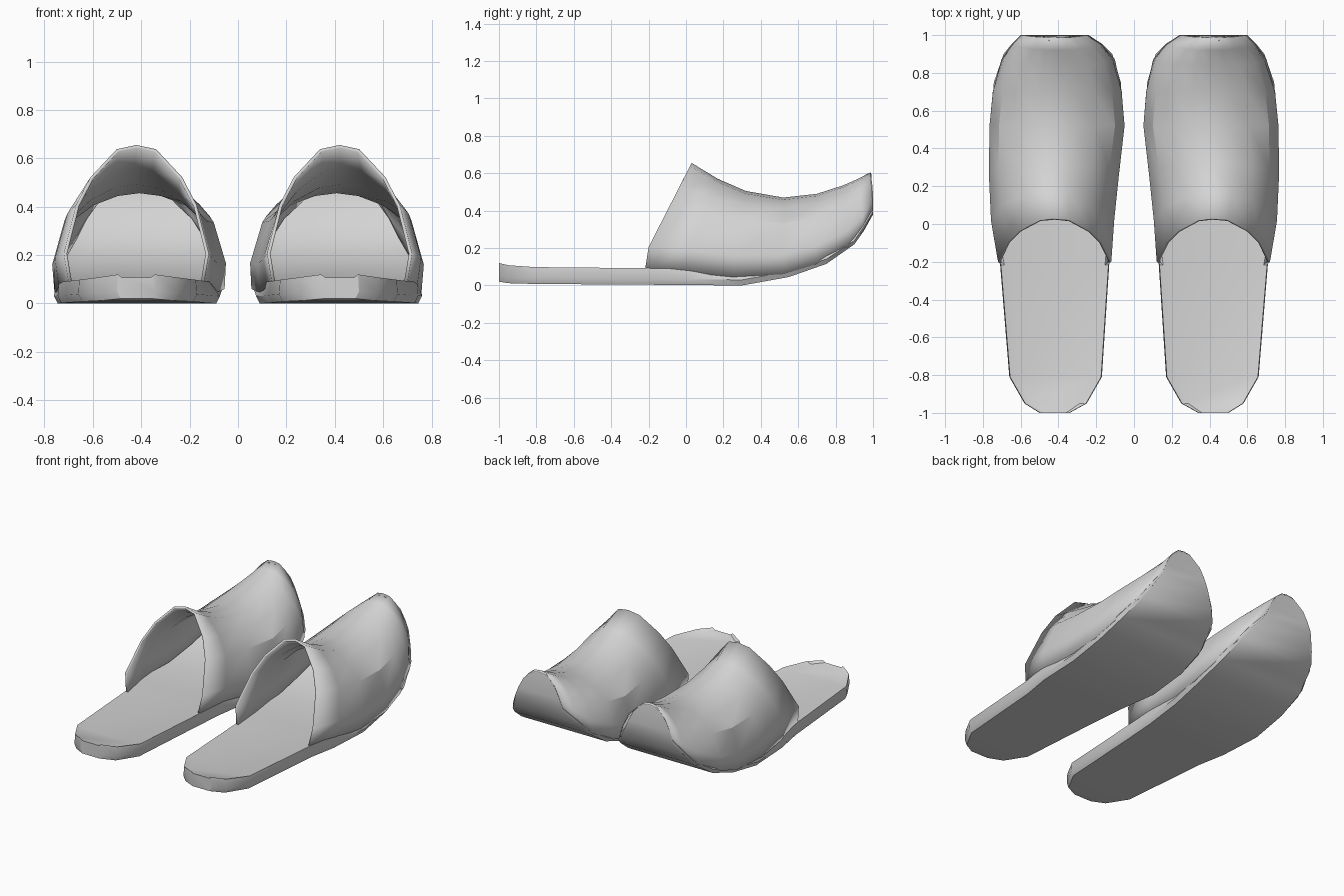
import bpy, bmesh, math

cube = bpy.data.objects.get("Cube")
if cube:
    bpy.data.objects.remove(cube, do_unlink=True)

grey = bpy.data.materials.new("light_grey")
grey.use_nodes = True
color = (0.66, 0.66, 0.66, 1)
grey.diffuse_color = color
grey.node_tree.nodes["Principled BSDF"].inputs["Base Color"].default_value = color


def loft(name, sections, side, closed):
    """Skin a row of equal-length cross-sections; side -1 mirrors the part."""
    bm = bmesh.new()
    rows = [[bm.verts.new((x * side, y, z)) for x, y, z in s] for s in sections]
    n = len(rows[0])
    for a, b in zip(rows, rows[1:]):
        for i in range(n if closed else n - 1):
            j = (i + 1) % n
            quad = [a[i], a[j], b[j], b[i]]
            bm.faces.new(quad[::-1] if side > 0 else quad)
    if closed:
        bm.faces.new(rows[0])
        bm.faces.new(rows[-1])
        bmesh.ops.recalc_face_normals(bm, faces=bm.faces)
    else:
        # The crest faces must point up so that the shell thickens inwards
        bm.normal_update()
        if sum(f.normal.z for f in bm.faces) < 0:
            bmesh.ops.reverse_faces(bm, faces=bm.faces)
    mesh = bpy.data.meshes.new(name)
    bm.to_mesh(mesh)
    bm.free()
    mesh.materials.append(grey)
    obj = bpy.data.objects.new(name, mesh)
    bpy.context.collection.objects.link(obj)
    bpy.ops.object.select_all(action='DESELECT')
    obj.select_set(True)
    bpy.context.view_layer.objects.active = obj
    bpy.ops.object.shade_smooth_by_angle(angle=math.radians(32))
    return obj


# Sole stations: y, inner x, outer x, bottom z, top z, pull-back of the top
SOLE = [
    (-1.0, .34, .50, .02, .12, 0), (-.95, .25, .58, .012, .108, 0),
    (-.81, .17, .66, .008, .098, 0), (-.2, .13, .71, .004, .092, 0),
    (0, .115, .745, .002, .09, 0), (.3, .075, .76, 0, .085, 0),
    (.55, .06, .757, .045, .12, 0), (.75, .07, .742, .115, .18, .01),
    (.9, .115, .69, .22, .27, .03), (.95, .165, .65, .29, .35, .03),
    (1.0, .24, .60, .38, .42, .04), (1.0, .265, .575, .45, .47, .03),
    (.998, .30, .54, .52, .53, .03), (.988, .37, .47, .59, .595, .02),
]


def sole_ring(y, xi, xo, zb, zt, back):
    lip = min(.03, (zt - zb) * .4)
    rim = .004 if y < .2 else .025
    cup = rim + (xo - xi) * .1
    yt, zc = y - back, zt - (zt - zb) * .12
    return [(xi + .015, y, zb), (xo - .015, y, zb), (xo, y, zb + lip),
            (xo - rim, yt, zt), (xo - cup, yt, zc),
            (xi + cup, yt, zc), (xi + rim, yt, zt), (xi, y, zb + lip)]


# Half arches from base to crest: fraction of half width, fraction of height
OPENING = [(.93, 0), (1, .22), (.83, .57), (.63, .77), (.27, .97), (0, 1)]
INSTEP = [(.985, 0), (1, .26), (.86, .67), (.56, .87), (.26, .97), (0, 1)]
TOE = [(1, 0), (.9, .27), (.72, .55), (.5, .8), (.25, .97), (0, 1)]

# Upper stations: base y, crest y, inner x, outer x, base z, crest z, arches, mix
UPPER = [
    (-.22, .03, .12, .72, .08, .655, OPENING, INSTEP, 0),
    (0, .17, .105, .757, .07, .57, OPENING, INSTEP, .35),
    (.25, .32, .08, .768, .045, .505, OPENING, INSTEP, .75),
    (.52, .52, .05, .765, .06, .47, INSTEP, TOE, 0),
    (.7, .7, .06, .752, .115, .49, INSTEP, TOE, .15),
    (.87, .84, .098, .705, .21, .535, INSTEP, TOE, .45),
    (.95, .92, .163, .652, .295, .57, INSTEP, TOE, .75),
    (1.0, .985, .24, .60, .385, .605, INSTEP, TOE, 1),
]


def upper_arch(yb, yc, xi, xo, zb, zc, first, second, mix):
    mid, half = (xi + xo) / 2, (xo - xi) / 2
    side = []
    for (w0, h0), (w1, h1) in zip(first, second):
        w, h = w0 + (w1 - w0) * mix, h0 + (h1 - h0) * mix
        y = yb + (yc - yb) * max(0, (h - .15) / .85)
        side.append((w * half, y, zb + h * (zc - zb)))
    inner = [(mid - w, y, z) for w, y, z in side]
    outer = [(mid + w, y, z) for w, y, z in side[-2::-1]]
    return inner + outer


# Left and right slippers
for label, side in (("left", 1), ("right", -1)):
    loft(label + "_sole", [sole_ring(*s) for s in SOLE], side, True)
    upper = loft(label + "_upper", [upper_arch(*s) for s in UPPER], side, False)
    shell = upper.modifiers.new("thickness", 'SOLIDIFY')
    shell.thickness = .014
    shell.offset = -1
